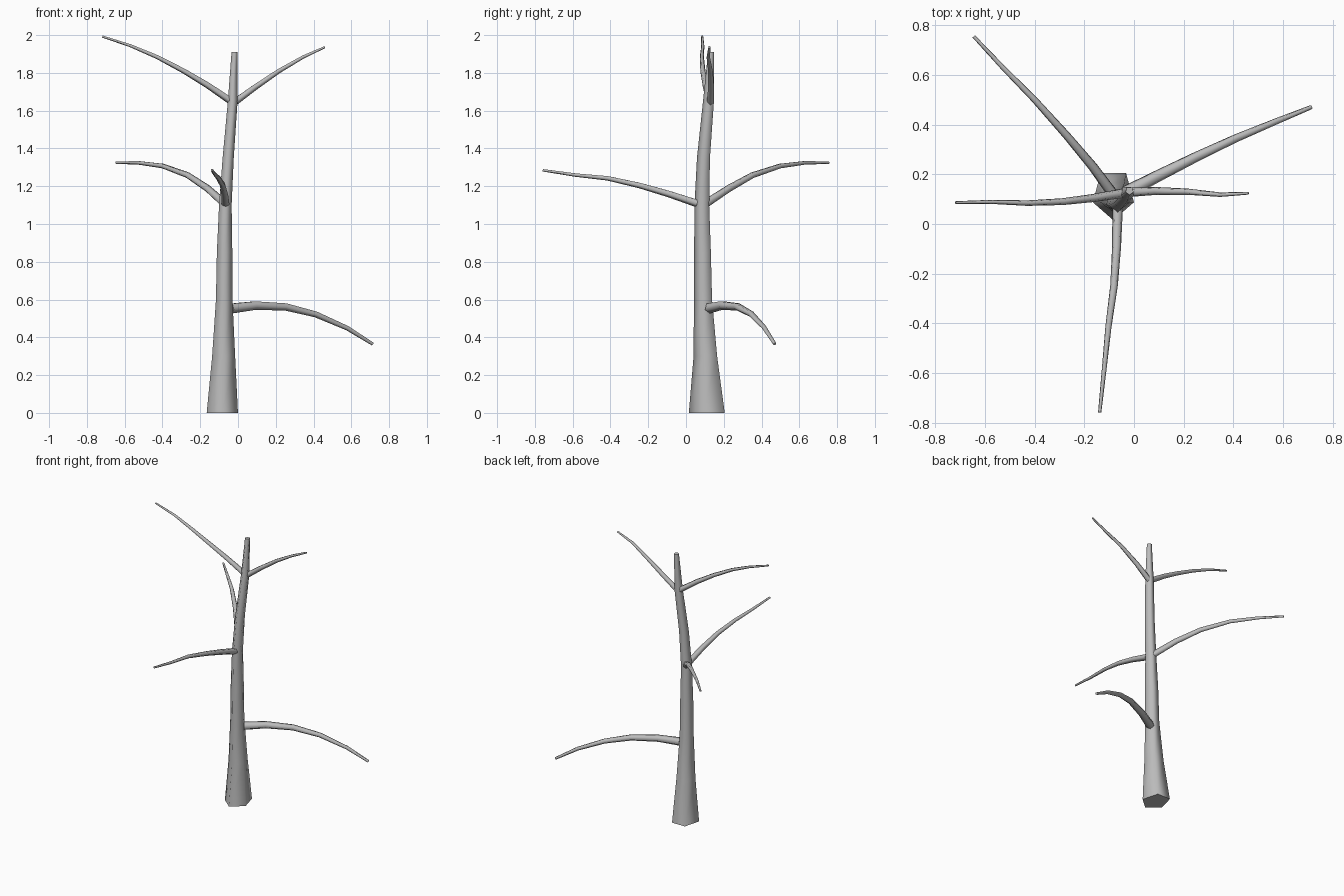
import bpy, bmesh
from math import cos, sin, tau, pi
from mathutils import Vector

cube = bpy.data.objects.get("Cube")
if cube:
    bpy.data.objects.remove(cube)

SIDES = 5

bark = bpy.data.materials.new("grey_bark")
bark.use_nodes = True
grey = (0.5, 0.5, 0.5, 1)
bark.diffuse_color = grey
bark.node_tree.nodes["Principled BSDF"].inputs["Base Color"].default_value = grey


def limb(name, rings):
    """Skin a capped tube over rings of (centre, side axis, up axis)."""
    bm = bmesh.new()
    loops = []
    for centre, u, v in rings:
        angles = [-pi / 2 + tau * i / SIDES for i in range(SIDES)]
        loops.append([bm.verts.new(centre + u * cos(a) + v * sin(a)) for a in angles])
    for low, high in zip(loops, loops[1:]):
        for i in range(SIDES):
            j = (i + 1) % SIDES
            bm.faces.new((low[i], low[j], high[j], high[i])).smooth = True
    bm.faces.new(loops[0][::-1])
    bm.faces.new(loops[-1])
    bmesh.ops.recalc_face_normals(bm, faces=bm.faces)
    mesh = bpy.data.meshes.new(name)
    bm.to_mesh(mesh)
    bm.free()
    mesh.materials.append(bark)
    obj = bpy.data.objects.new(name, mesh)
    bpy.context.collection.objects.link(obj)


def branch(name, points, r_start, r_end):
    """Tapered branch whose rings stand square to the path."""
    pts = [Vector(p) for p in points]
    last = len(pts) - 1
    rings = []
    for i, p in enumerate(pts):
        along = (pts[min(i + 1, last)] - pts[max(i - 1, 0)]).normalized()
        side = along.cross(Vector((0, 0, 1))).normalized()
        up = side.cross(along)
        r = r_start + (r_end - r_start) * i / last
        rings.append((p, side * r, up * r))
    limb(name, rings)


# Trunk: x, y, z, half width, half depth of each level ring
trunk = [
    (-.083, .120, 0, .087, .105),
    (-.076, .109, .3, .064, .069),
    (-.073, .095, .6, .046, .053),
    (-.071, .092, .85, .043, .049),
    (-.067, .088, 1.1, .035, .043),
    (-.052, .096, 1.35, .031, .038),
    (-.028, .122, 1.65, .027, .032),
    (-.018, .134, 1.91, .017, .017),
]
limb("trunk", [(Vector((x, y, z)), Vector((w, 0, 0)), Vector((0, d, 0)))
               for x, y, z, w, d in trunk])

# Branches, from the lowest to the highest
branch("low_left_branch", [
    (-.035, .125, .555), (.09, .19, .57), (.25, .27, .563),
    (.41, .345, .523), (.577, .415, .45), (.713, .47, .365)], .029, .009)
branch("middle_back_branch", [
    (-.07, .10, 1.105), (-.165, .23, 1.19), (-.27, .355, 1.26),
    (-.40, .50, 1.308), (-.53, .632, 1.325), (-.645, .755, 1.325)], .023, .007)
branch("middle_front_branch", [
    (-.066, .06, 1.11), (-.07, -.09, 1.16), (-.08, -.245, 1.205),
    (-.103, -.415, 1.243), (-.12, -.585, 1.26), (-.138, -.758, 1.285)], .022, .007)
branch("top_right_branch", [
    (-.035, .125, 1.65), (-.16, .105, 1.735), (-.285, .09, 1.81),
    (-.428, .084, 1.885), (-.57, .089, 1.945), (-.718, .086, 1.993)], .02, .006)
branch("top_left_branch", [
    (-.02, .128, 1.645), (.09, .133, 1.725), (.215, .13, 1.81),
    (.345, .118, 1.885), (.46, .124, 1.937)], .02, .006)
